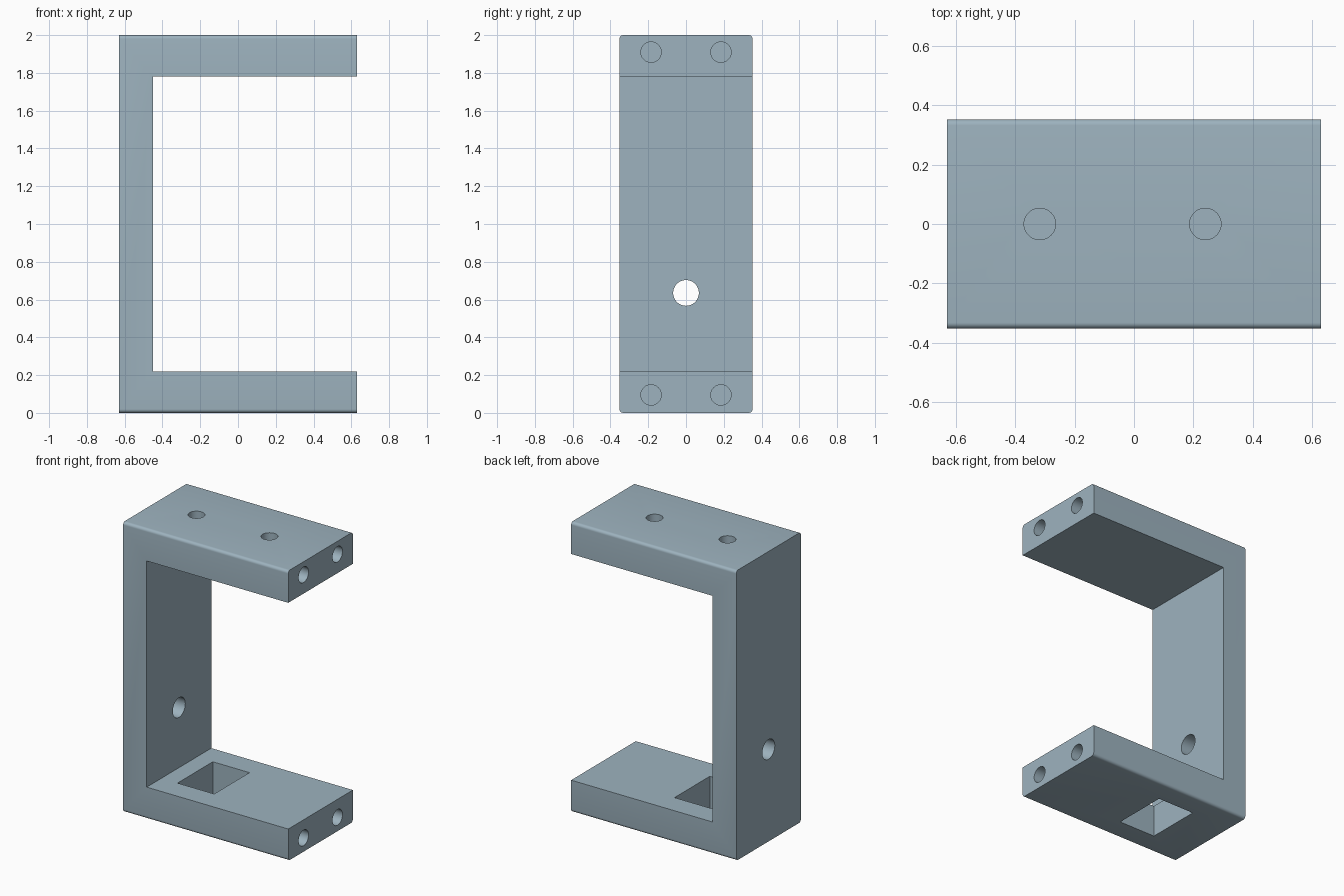
import bpy, bmesh, math
from mathutils import Matrix, Vector

if "Cube" in bpy.data.objects:
    bpy.data.objects.remove(bpy.data.objects["Cube"])

HX, HY, H = 0.63, 0.352, 2.0      # half length, half depth, height
ARM, WALL, ROUND = 0.22, 0.18, 0.02

mat = bpy.data.materials.new("blue_grey")
mat.diffuse_color = (0.34, 0.45, 0.52, 1.0)
mat.use_nodes = True
mat.node_tree.nodes["Principled BSDF"].inputs["Base Color"].default_value = mat.diffuse_color


def finish(name, bm):
    bmesh.ops.recalc_face_normals(bm, faces=bm.faces)
    mesh = bpy.data.meshes.new(name)
    bm.to_mesh(mesh)
    bm.free()
    mesh.materials.append(mat)
    obj = bpy.data.objects.new(name, mesh)
    bpy.context.collection.objects.link(obj)
    return obj


# C-shaped bracket: side profile extruded through the depth
inner = -HX + WALL
profile = [(-HX, 0), (HX, 0), (HX, ARM), (inner, ARM),
           (inner, H - ARM), (HX, H - ARM), (HX, H), (-HX, H)]
bm = bmesh.new()
face = bm.faces.new([bm.verts.new((x, -HY, z)) for x, z in profile])
ext = bmesh.ops.extrude_face_region(bm, geom=[face])
bmesh.ops.translate(bm, vec=(0, 2 * HY, 0),
                    verts=[v for v in ext["geom"] if isinstance(v, bmesh.types.BMVert)])

# Rounded long edges along the very top and bottom
long_edges = [e for e in bm.edges
              if abs(e.verts[0].co.x - e.verts[1].co.x) > 1.2
              and all(v.co.z < 0.001 or v.co.z > H - 0.001 for v in e.verts)]
bmesh.ops.bevel(bm, geom=long_edges, offset=ROUND, segments=6, profile=0.5, affect='EDGES')
bracket = finish("bracket", bm)


def cut(cutter):
    mod = bracket.modifiers.new("cut", 'BOOLEAN')
    mod.operation = 'DIFFERENCE'
    mod.solver = 'EXACT'
    mod.object = cutter
    bpy.context.view_layer.objects.active = bracket
    bpy.ops.object.modifier_apply(modifier=mod.name)
    bpy.data.objects.remove(cutter)


def drill(center, radius, length, axis):
    bm = bmesh.new()
    turn = Matrix.Rotation(math.pi / 2, 4, 'Y') if axis == 'X' else Matrix()
    bmesh.ops.create_cone(bm, cap_ends=True, segments=48, radius1=radius, radius2=radius,
                          depth=length, matrix=Matrix.Translation(Vector(center)) @ turn)
    cut(finish("drill", bm))


# Blind screw holes in the arm ends
for y in (-0.185, 0.185):
    for z in (0.095, 1.91):
        drill((HX, y, z), 0.054, 0.6, 'X')

# Blind holes in the top
for x in (-0.317, 0.24):
    drill((x, 0, H), 0.053, 0.3, 'Z')

# Through hole in the back wall
drill((-HX + WALL / 2, 0, 0.635), 0.068, 0.4, 'X')

# Rectangular opening through the lower arm
bm = bmesh.new()
bmesh.ops.create_cube(bm, size=1, matrix=Matrix.Translation((-0.187, 0, ARM / 2))
                      @ Matrix.Diagonal((0.28, 0.385, 0.5, 1)))
cut(finish("slot", bm))

# Smooth rounds and bores, sharp corners
bpy.context.view_layer.objects.active = bracket
bracket.select_set(True)
bpy.ops.object.shade_smooth_by_angle(angle=math.radians(30))
